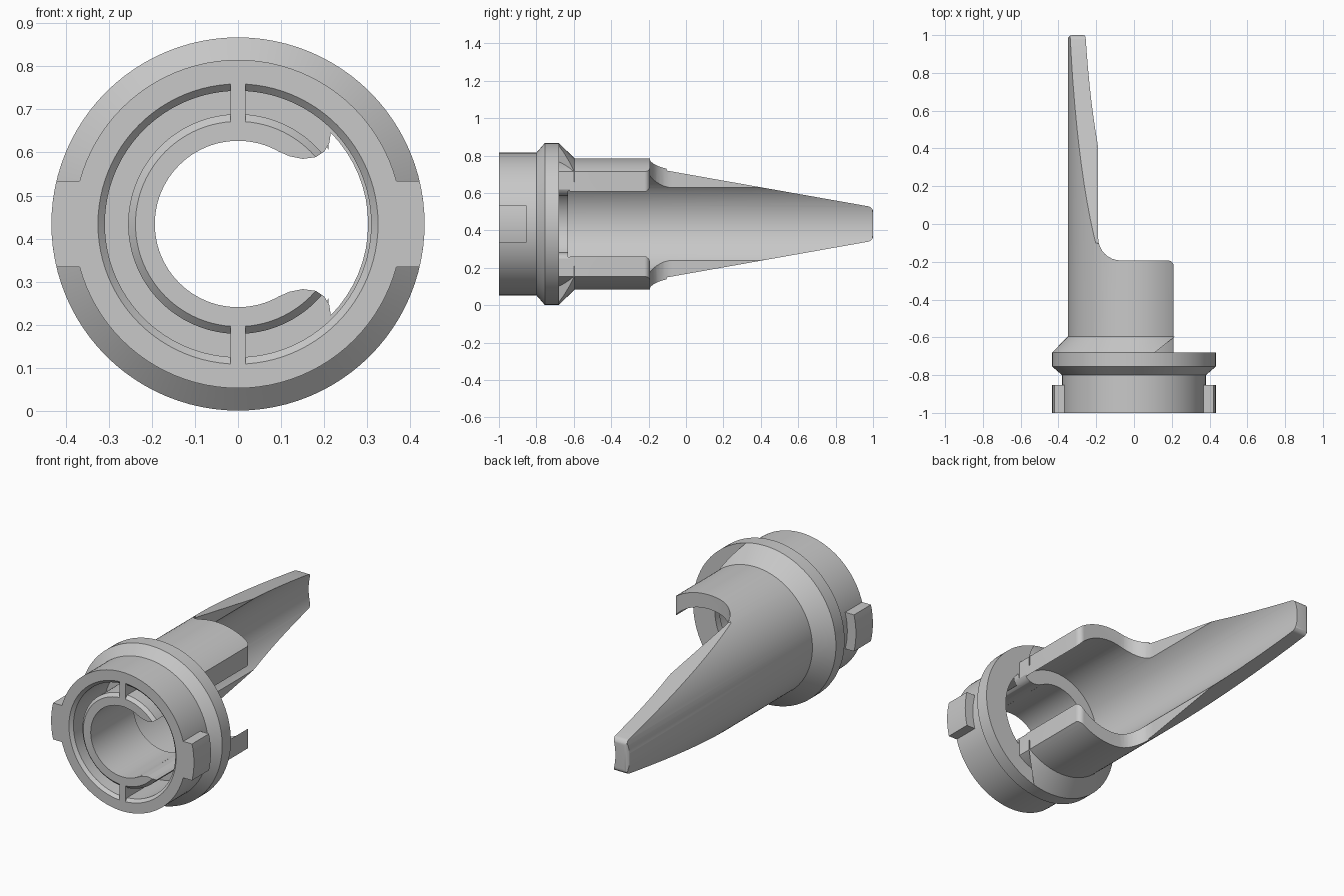
import bpy, bmesh, math
from mathutils import Vector

if "Cube" in bpy.data.objects:
    bpy.data.objects.remove(bpy.data.objects["Cube"])

AXIS_Z = 0.434   # height of the tube's axis
HOLE, BORE, OUTER, FLANGE = 0.193, 0.272, 0.35, 0.433

grey = bpy.data.materials.new("plain grey")
grey.use_nodes = True
grey.diffuse_color = (0.58, 0.58, 0.58, 1)
grey.node_tree.nodes["Principled BSDF"].inputs["Base Color"].default_value = grey.diffuse_color


def finish(bm, name):
    bmesh.ops.recalc_face_normals(bm, faces=bm.faces)
    mesh = bpy.data.meshes.new(name)
    bm.to_mesh(mesh)
    bm.free()
    mesh.materials.append(grey)
    ob = bpy.data.objects.new(name, mesh)
    ob.location.z = AXIS_Z
    bpy.context.collection.objects.link(ob)
    return ob


def lathe(name, profile, steps=96):
    """Spin a closed (radius, y) profile around the y axis."""
    bm = bmesh.new()
    rings = []
    for i in range(steps):
        a = math.tau * i / steps
        rings.append([bm.verts.new((r * math.cos(a), y, r * math.sin(a))) for r, y in profile])
    n = len(profile)
    for i in range(steps):
        p, q = rings[i], rings[(i + 1) % steps]
        for j in range(n):
            k = (j + 1) % n
            bm.faces.new((p[j], p[k], q[k], q[j]))
    return finish(bm, name)


def prism(name, outline, axis, low, high):
    """Extrude a 2D outline along x, y or z."""
    place = {"x": lambda u, v, w: (w, u, v),
             "y": lambda u, v, w: (u, w, v),
             "z": lambda u, v, w: (u, v, w)}[axis]
    bm = bmesh.new()
    a, b = [[bm.verts.new(place(u, v, w)) for u, v in outline] for w in (low, high)]
    bm.faces.new(a)
    bm.faces.new(b)
    for i in range(len(a)):
        j = (i + 1) % len(a)
        bm.faces.new((a[i], a[j], b[j], b[i]))
    return finish(bm, name)


def rounded(corners, steps=8):
    """Outline from (u, v, fillet radius) corners."""
    out = []
    for i, (u, v, r) in enumerate(corners):
        p = Vector((u, v))
        if not r:
            out.append((u, v))
            continue
        d1 = (Vector(corners[i - 1][:2]) - p).normalized()
        d2 = (Vector(corners[(i + 1) % len(corners)][:2]) - p).normalized()
        half = math.acos(d1.dot(d2)) / 2
        c = p + (d1 + d2).normalized() * (r / math.sin(half))
        s = p + d1 * (r / math.tan(half)) - c
        e = p + d2 * (r / math.tan(half)) - c
        for k in range(steps + 1):
            t = k / steps
            sweep = math.pi - 2 * half
            q = (s * math.sin((1 - t) * sweep) + e * math.sin(t * sweep)) / math.sin(sweep)
            out.append(tuple(c + q))
    return out


def arc(radius, start, end, steps=16):
    return [(radius * math.cos(start + (end - start) * k / steps),
             radius * math.sin(start + (end - start) * k / steps)) for k in range(steps + 1)]


def boolean(ob, cutter, operation):
    cutter.hide_render = True
    m = ob.modifiers.new(operation.lower(), "BOOLEAN")
    m.operation, m.object, m.solver = operation, cutter, "EXACT"


def apply_and_smooth(ob, angle=28):
    bpy.ops.object.select_all(action="DESELECT")
    ob.select_set(True)
    bpy.context.view_layer.objects.active = ob
    for m in list(ob.modifiers):
        bpy.ops.object.modifier_apply(modifier=m.name)
    bpy.ops.object.shade_smooth_by_angle(angle=math.radians(angle))


# Collar: front ring with a chamfered groove, flange and rear cone
collar = lathe("collar", [
    (HOLE, -1), (0.238, -1), (0.255, -0.983), (0.255, -0.72), (0.309, -0.72),
    (0.309, -0.984), (0.325, -1), (0.381, -1),
    (0.381, -0.8), (FLANGE, -0.755), (FLANGE, -0.68), (OUTER, -0.595),
    (0.31, -0.595), (0.31, -0.68), (HOLE, -0.68)])

# Sleeve: inner lip, thin wall and the stock for the long tongue
sleeve = lathe("sleeve_and_tongue", [
    (HOLE, -0.68), (OUTER, -0.68), (OUTER, 1.1), (BORE, 1.1), (BORE, -0.63), (HOLE, -0.63)])

# Side opening with rounded lip ends
lip = [(0.05, 0.1), (0.097, 0.167), (0.12, 0.157), (0.15, 0.151), (0.18, 0.155),
       (0.2, 0.168), (0.212, 0.188)]
outline = lip + arc(0.302, 0.777, -0.777) + [(u, -v) for u, v in reversed(lip)]
opening = prism("opening_cutter", outline, "y", -1.1, -0.62)

# Slanted trim that removes the cone on the open side
cone_trim = prism("cone_cutter", [(0.11, -0.68), (0.6, -0.68), (0.6, -0.5), (0.335, -0.5)],
                  "z", -0.6, 0.6)

# Plan and side outlines that shape the sleeve end and tongue
plan = prism("plan_cutter", rounded([
    (-0.5, -0.75, 0), (0.21, -0.75, 0), (0.21, -0.193, 0.03), (-0.19, -0.193, 0.12),
    (-0.19, 0.4, 0), (-0.25, 1, 0.025), (-0.351, 1, 0.025), (-0.351, 0.9, 0),
    (-0.5, 0.7, 0)]), "z", -0.6, 0.6)
upper = [(-0.75, 0.5, 0), (-0.2, 0.5, 0), (-0.1, 0.285, 0), (1, 0.09, 0.03)]
side = prism("side_cutter", rounded(upper + [(u, -v, r) for u, v, r in reversed(upper)]),
             "x", -0.6, 0.6)

boolean(collar, opening, "DIFFERENCE")
boolean(collar, cone_trim, "DIFFERENCE")
boolean(sleeve, opening, "DIFFERENCE")
boolean(sleeve, plan, "INTERSECT")
boolean(sleeve, side, "INTERSECT")
apply_and_smooth(collar)
apply_and_smooth(sleeve)
for cutter in (opening, cone_trim, plan, side):
    bpy.data.objects.remove(cutter)

# Ribs bridging the groove, and side keys on the front ring
key_angle = math.asin(0.1 / FLANGE)
for s, rib_name, key_name in ((1, "upper_rib", "left_key"), (-1, "lower_rib", "right_key")):
    prism(rib_name, [(-0.017, s * 0.235), (0.017, s * 0.235), (0.017, s * 0.328),
                     (-0.017, s * 0.328)], "y", -1, -0.71)
    key = [(0.368, -0.1)] + arc(FLANGE, -key_angle, key_angle, 8) + [(0.368, 0.1)]
    apply_and_smooth(prism(key_name, [(s * u, v) for u, v in key], "y", -1, -0.853))
